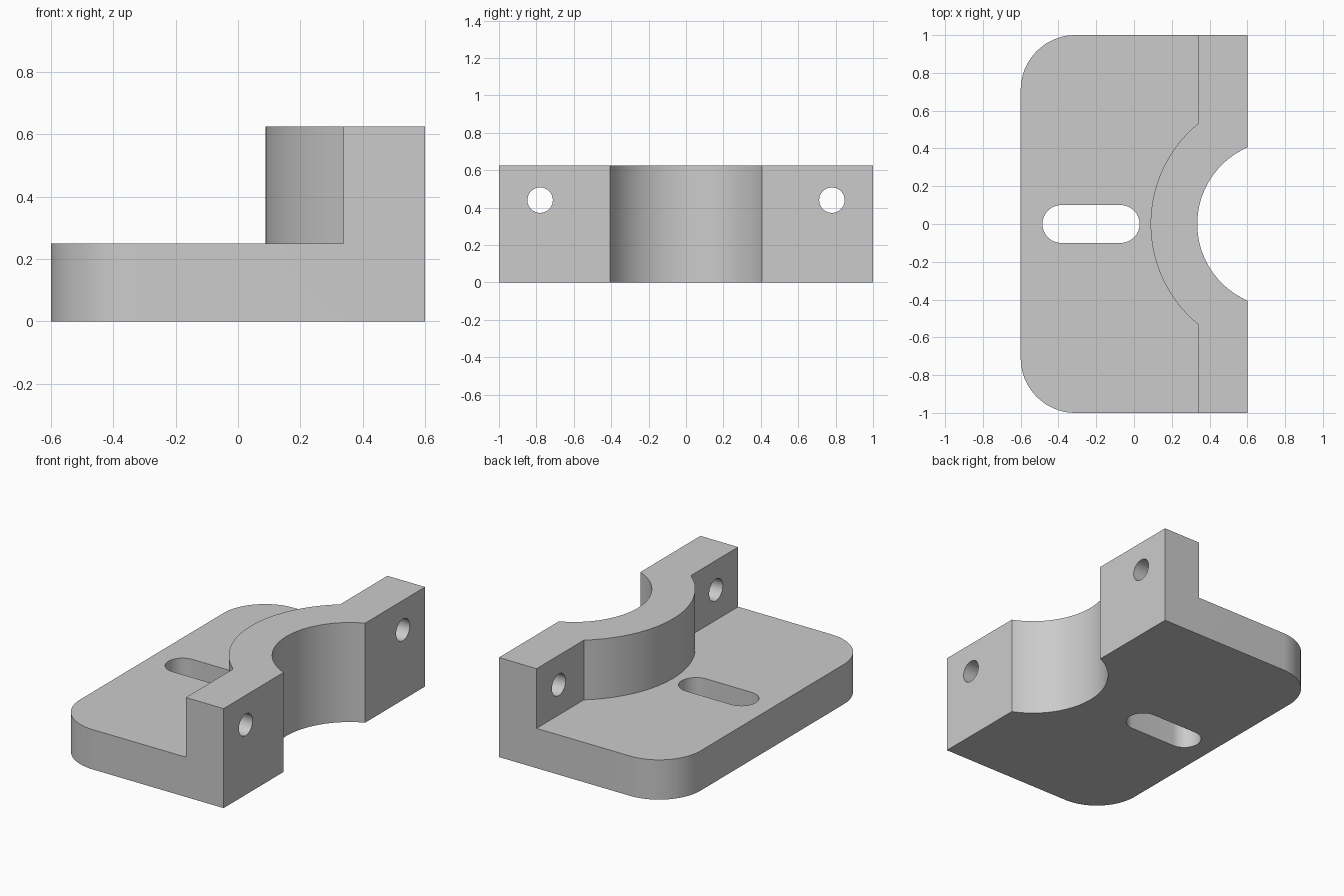
import bpy, bmesh, math
from mathutils import Matrix

cube = bpy.data.objects.get("Cube")
if cube:
    bpy.data.objects.remove(cube, do_unlink=True)

LEFT, RIGHT, HALF_Y = -0.6, 0.6, 1.0
BASE_TOP, TOP = 0.25, 0.625
CORNER = 0.29
AXIS_X, BORE_R, SADDLE_R = 0.777, 0.442, 0.689
WALL_X = 0.338

grey = bpy.data.materials.new("plain grey")
grey.use_nodes = True
colour = (0.6, 0.6, 0.6, 1)
grey.diffuse_color = colour
grey.node_tree.nodes["Principled BSDF"].inputs["Base Color"].default_value = colour


def arc(cx, cy, r, start, end, steps):
    """Points on a circle between two angles."""
    angles = [start + (end - start) * i / steps for i in range(steps + 1)]
    return [(cx + r * math.cos(a), cy + r * math.sin(a)) for a in angles]


def arc_from_x(r, x, steps):
    """Arc around the bore axis, left of x, running from -y to +y."""
    spread = math.acos((AXIS_X - x) / r)
    return arc(AXIS_X, 0, r, math.pi + spread, math.pi - spread, steps)


def prism(name, outline, z0, z1, matrix=None):
    """Extrude a plan outline from z0 to z1."""
    bm = bmesh.new()
    face = bm.faces.new([bm.verts.new((x, y, z0)) for x, y in outline])
    top = bmesh.ops.extrude_face_region(bm, geom=[face])
    verts = [v for v in top["geom"] if isinstance(v, bmesh.types.BMVert)]
    bmesh.ops.translate(bm, verts=verts, vec=(0, 0, z1 - z0))
    bmesh.ops.recalc_face_normals(bm, faces=bm.faces)
    if matrix:
        bm.transform(matrix)
    mesh = bpy.data.meshes.new(name)
    bm.to_mesh(mesh)
    bm.free()
    mesh.materials.append(grey)
    obj = bpy.data.objects.new(name, mesh)
    bpy.context.collection.objects.link(obj)
    return obj


# Full-height block: rounded corners on the left, half bore on the right
pi = math.pi
outline = (
    [(RIGHT, HALF_Y)]
    + arc(LEFT + CORNER, HALF_Y - CORNER, CORNER, pi / 2, pi, 20)
    + arc(LEFT + CORNER, CORNER - HALF_Y, CORNER, pi, 1.5 * pi, 20)
    + [(RIGHT, -HALF_Y)]
    + arc_from_x(BORE_R, RIGHT, 48)
)
bracket = prism("clamp_bracket", outline, 0, TOP)

# Step above the base plate, leaving the wall and its curved saddle
step = (
    [(-1, -1.5), (WALL_X, -1.5)]
    + arc_from_x(SADDLE_R, WALL_X, 48)
    + [(WALL_X, 1.5), (-1, 1.5)]
)
cutters = [prism("step_cutter", step, BASE_TOP, 1)]

# Adjustment slot through the base plate
slot = arc(-0.07, 0, 0.1, -pi / 2, pi / 2, 24) + arc(-0.385, 0, 0.1, pi / 2, 1.5 * pi, 24)
cutters.append(prism("slot_cutter", slot, -0.2, 0.5))

# Bolt holes through both ends of the wall
for side in (-1, 1):
    place = Matrix.Translation((0, side * 0.78, 0.44)) @ Matrix.Rotation(pi / 2, 4, "Y")
    circle = arc(0, 0, 0.068, 0, 2 * pi, 40)[:-1]
    cutters.append(prism("bolt_hole_cutter", circle, 0.2, 0.8, place))

# Cut everything, then remove the helpers
bpy.ops.object.select_all(action="DESELECT")
bracket.select_set(True)
bpy.context.view_layer.objects.active = bracket
for cutter in cutters:
    cutter.hide_render = True
    cut = bracket.modifiers.new(cutter.name, "BOOLEAN")
    cut.operation = "DIFFERENCE"
    cut.solver = "EXACT"
    cut.object = cutter
    bpy.ops.object.modifier_apply(modifier=cut.name)
    bpy.data.objects.remove(cutter, do_unlink=True)

bpy.ops.object.shade_smooth_by_angle(angle=math.radians(25))
